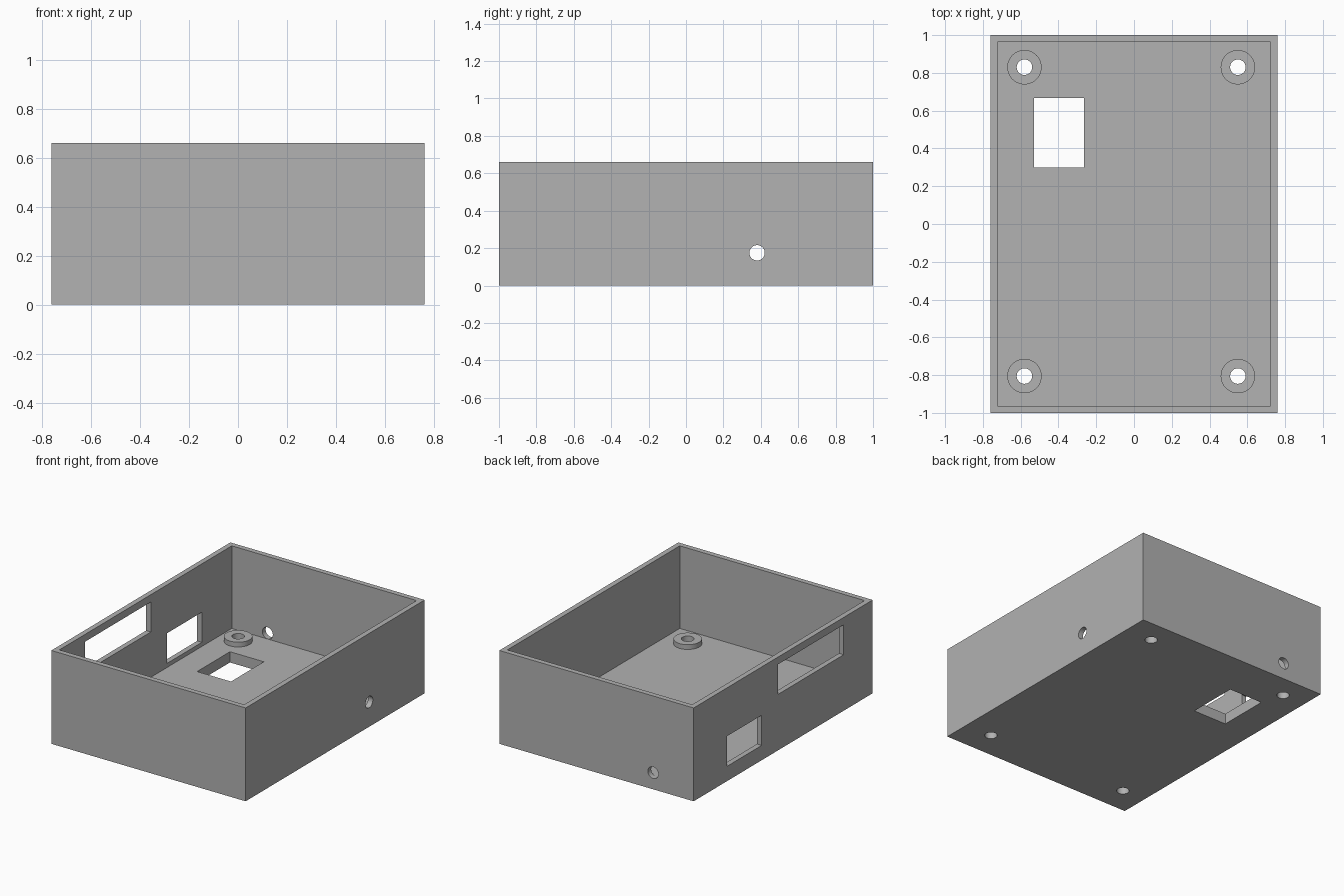
import bpy
from math import pi, radians
from mathutils import Vector

cube = bpy.data.objects.get("Cube")
if cube:
    bpy.data.objects.remove(cube, do_unlink=True)

# Overall sizes
HALF_X, HALF_Y, HEIGHT = 0.76, 1.0, 0.66
WALL, FLOOR, BOSS_TOP = 0.037, 0.076, 0.11
HOLE_R, BOSS_R = 0.041, 0.091

grey = bpy.data.materials.new("plain grey")
grey.use_nodes = True
colour = (0.445, 0.445, 0.445, 1)
grey.diffuse_color = colour
grey.node_tree.nodes["Principled BSDF"].inputs["Base Color"].default_value = colour


def box(name, low, high):
    """Box between two opposite corners."""
    low, high = Vector(low), Vector(high)
    bpy.ops.mesh.primitive_cube_add(size=1, location=(low + high) / 2)
    ob = bpy.context.object
    ob.name = name
    ob.scale = high - low
    bpy.ops.object.transform_apply(location=True, rotation=False, scale=True)
    ob.data.materials.append(grey)
    return ob


def cylinder(name, centre, radius, depth, rotation=(0, 0, 0)):
    bpy.ops.mesh.primitive_cylinder_add(vertices=48, radius=radius, depth=depth,
                                        location=centre, rotation=rotation)
    ob = bpy.context.object
    ob.name = name
    ob.data.materials.append(grey)
    return ob


def combine(target, tool, operation="DIFFERENCE"):
    """Apply a boolean and discard the tool object."""
    tool.hide_render = True
    mod = target.modifiers.new(operation.lower(), "BOOLEAN")
    mod.operation, mod.solver, mod.object = operation, "EXACT", tool
    bpy.context.view_layer.objects.active = target
    bpy.ops.object.modifier_apply(modifier=mod.name)
    bpy.data.objects.remove(tool, do_unlink=True)


# Open-topped case
case = box("case", (-HALF_X, -HALF_Y, 0), (HALF_X, HALF_Y, HEIGHT))
inner_x, inner_y = HALF_X - WALL, HALF_Y - WALL
combine(case, box("cavity", (-inner_x, -inner_y, FLOOR), (inner_x, inner_y, 1)))

# Screw bosses with through holes
for x in (-0.58, 0.55):
    for y in (-0.805, 0.83):
        base = FLOOR / 2
        combine(case, cylinder("boss", (x, y, (base + BOSS_TOP) / 2), BOSS_R,
                               BOSS_TOP - base), "UNION")
        combine(case, cylinder("screw_hole", (x, y, 0), HOLE_R, 1))

# Floor opening
combine(case, box("floor_opening", (-0.53, 0.3, -0.2), (-0.265, 0.667, 0.3)))

# Windows in the right wall
for y0, y1, z0, z1 in ((0.24, 0.63, 0.105, 0.318), (-0.676, 0.06, 0.396, 0.608)):
    combine(case, box("side_window", (-1, y0, z0), (-0.6, y1, z1)))

# Round cable holes in the left and back walls
combine(case, cylinder("left_hole", (HALF_X, 0.38, 0.175), HOLE_R, 0.2, (0, pi / 2, 0)))
combine(case, cylinder("back_hole", (-0.443, HALF_Y, 0.118), HOLE_R, 0.2, (pi / 2, 0, 0)))

# Smooth the round surfaces, keep the corners sharp
bpy.ops.object.select_all(action="DESELECT")
case.select_set(True)
bpy.context.view_layer.objects.active = case
bpy.ops.object.shade_smooth_by_angle(angle=radians(30))
